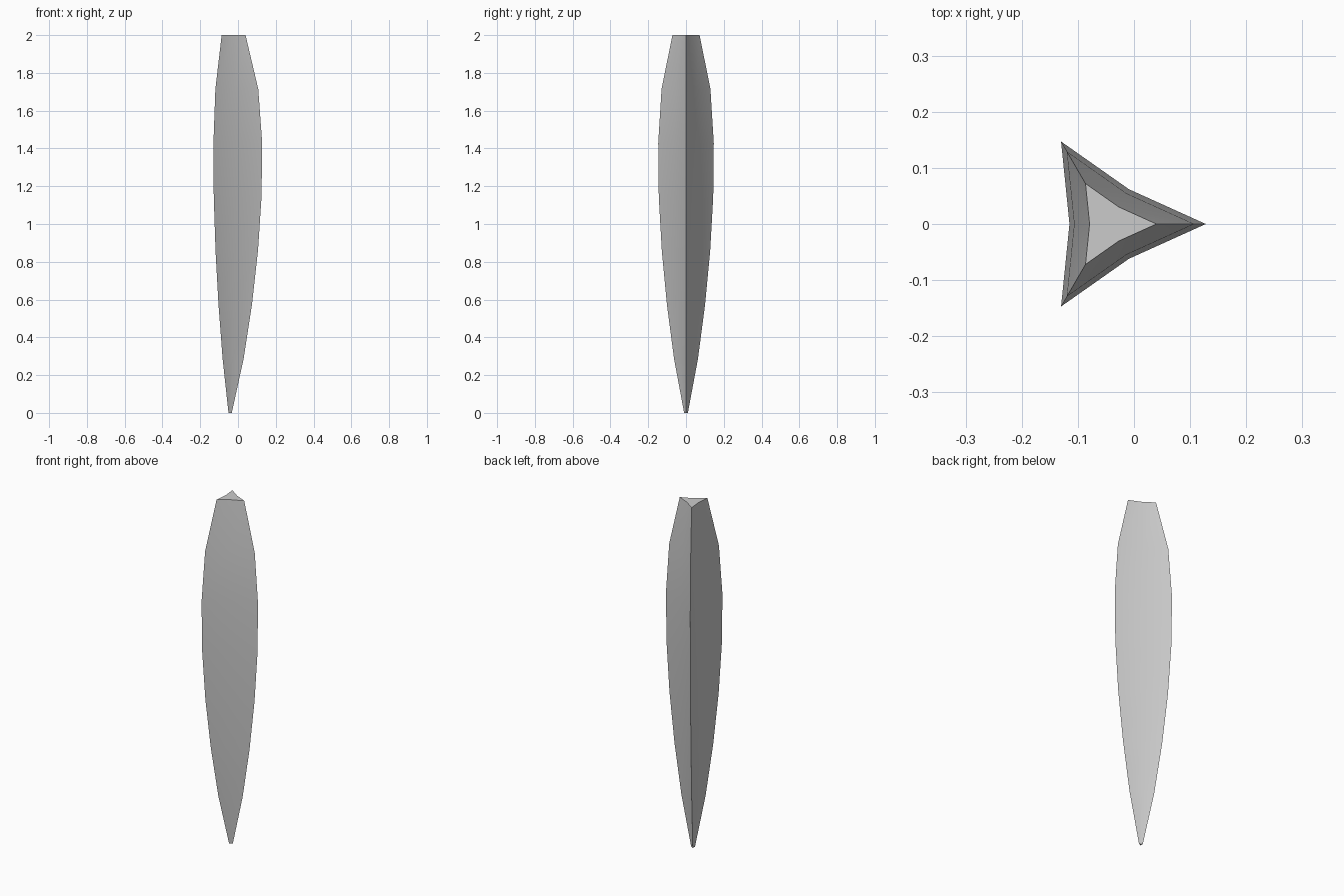
import bpy, bmesh, math

if "Cube" in bpy.data.objects:
    bpy.data.objects.remove(bpy.data.objects["Cube"])

# Three-pointed cross-section at its widest, relative to the taper axis
AXIS_X = -0.0446
SECTION = [(0.1726, 0), (0.0355, 0.062), (-0.0854, 0.147),
           (-0.0704, 0), (-0.0854, -0.147), (0.0355, -0.062)]
# Section scale at evenly spaced heights from tip to top
SCALES = [0.067, 0.43, 0.685, 0.87, 0.98, 1.0, 0.88, 0.49]
HEIGHT = 2.0

bm = bmesh.new()
rings = []
for i, s in enumerate(SCALES):
    z = HEIGHT * i / (len(SCALES) - 1)
    rings.append([bm.verts.new((AXIS_X + x * s, y * s, z)) for x, y in SECTION])

# Side walls between neighbouring rings
n = len(SECTION)
for lo, hi in zip(rings, rings[1:]):
    for k in range(n):
        j = (k + 1) % n
        bm.faces.new((lo[k], lo[j], hi[j], hi[k]))

# End caps
bm.faces.new(rings[0][::-1])
bm.faces.new(rings[-1])
bmesh.ops.recalc_face_normals(bm, faces=bm.faces)

mesh = bpy.data.meshes.new("tapered_spike")
bm.to_mesh(mesh)
bm.free()
spike = bpy.data.objects.new("tapered_spike", mesh)
bpy.context.collection.objects.link(spike)
bpy.context.view_layer.objects.active = spike
spike.select_set(True)
bpy.ops.object.shade_smooth_by_angle(angle=math.radians(30))
